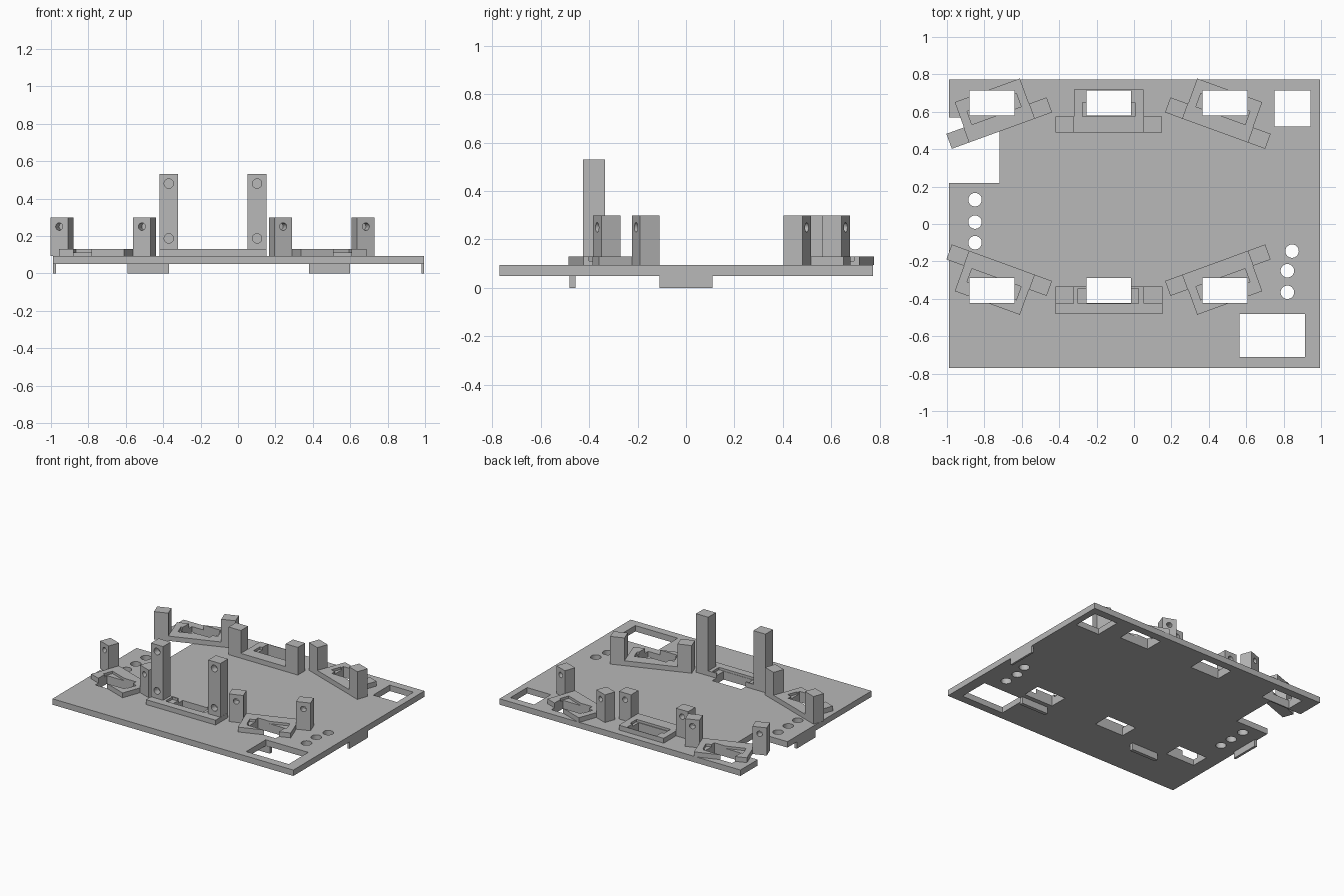
import bpy, bmesh, math
from mathutils import Matrix, Vector

cube = bpy.data.objects.get("Cube")
if cube:
    bpy.data.objects.remove(cube, do_unlink=True)

GREY = (0.48, 0.48, 0.48, 1)
mat = bpy.data.materials.new("plain grey")
mat.use_nodes = True
mat.diffuse_color = GREY
for node in mat.node_tree.nodes:
    if node.type == 'BSDF_PRINCIPLED':
        node.inputs["Base Color"].default_value = GREY

PLATE_BOTTOM, PLATE_TOP = 0.05, 0.094
BASE_TOP, POCKET_FLOOR = 0.13, 0.112
IDENTITY = Matrix.Identity(4)


def add_object(name, bm, matrix):
    bm.transform(matrix)
    bmesh.ops.recalc_face_normals(bm, faces=bm.faces)
    mesh = bpy.data.meshes.new(name)
    bm.to_mesh(mesh)
    bm.free()
    mesh.materials.append(mat)
    obj = bpy.data.objects.new(name, mesh)
    bpy.context.collection.objects.link(obj)
    return obj


def box(name, x, y, z, matrix=IDENTITY):
    """Box from (min, max) pairs along each axis."""
    bm = bmesh.new()
    bmesh.ops.create_cube(bm, size=1)
    for v in bm.verts:
        v.co = Vector([(a + b) / 2 + c * abs(b - a)
                       for (a, b), c in zip((x, y, z), v.co)])
    return add_object(name, bm, matrix)


def rod(name, centre, radius, length, axis='Z', matrix=IDENTITY):
    bm = bmesh.new()
    turn = Matrix.Rotation(math.pi / 2, 4, 'X') if axis == 'Y' else IDENTITY
    bmesh.ops.create_cone(bm, cap_ends=True, segments=32, radius1=radius, radius2=radius,
                          depth=length, matrix=Matrix.Translation(centre) @ turn)
    return add_object(name, bm, matrix)


def cut(obj, cutters):
    """Subtract each cutter, then remove it."""
    for cutter in cutters:
        mod = obj.modifiers.new("cut", 'BOOLEAN')
        mod.operation = 'DIFFERENCE'
        mod.solver = 'EXACT'
        mod.object = cutter
        bpy.context.view_layer.update()
        graph = bpy.context.evaluated_depsgraph_get()
        mesh = bpy.data.meshes.new_from_object(obj.evaluated_get(graph))
        obj.modifiers.clear()
        obj.data = mesh
        bpy.data.objects.remove(cutter, do_unlink=True)


def window(x, y):
    return box("cutter", (x - 0.12, x + 0.12), (y - 0.0675, y + 0.0675), (-0.2, 0.3))


COLUMNS = {"right": (-0.76, 20), "middle": (-0.135, 0), "left": (0.4875, -20)}
ROWS = {"back": (0.6475, 1), "front": (-0.355, -1)}

# Base plate with sensor windows, corner openings, side notch and cable holes
plate = box("base_plate", (-0.99, 0.995), (-0.77, 0.773), (PLATE_BOTTOM, PLATE_TOP))
cutters = [window(cx, cy) for cx, _ in COLUMNS.values() for cy, _ in ROWS.values()]
for x, y in (((0.75, 0.945), (0.52, 0.715)),
             ((0.565, 0.915), (-0.71, -0.48)),
             ((-1.2, -0.72), (0.22, 0.57))):
    cutters.append(box("cutter", x, y, (-0.2, 0.3)))
for x, y in ((-0.85, 0.13), (-0.85, 0.01), (-0.85, -0.10),
             (0.845, -0.145), (0.82, -0.25), (0.82, -0.365)):
    cutters.append(rod("cutter", (x, y, PLATE_TOP), 0.036, 0.5))
cut(plate, cutters)

# Locating tabs under the plate
for side, x in (("right", (-0.99, -0.972)), ("left", (0.98, 0.995))):
    box(side + "_edge_tab", x, (-0.11, 0.11), (0, PLATE_BOTTOM))
for side, x in (("right", (-0.59, -0.37)), ("left", (0.38, 0.6))):
    box(side + "_front_tab", x, (-0.482, -0.456), (0, PLATE_BOTTOM))


def holder(name, cx, cy, angle, s):
    """Pocketed base with two drilled posts; s flips the facing side."""
    m = Matrix.Translation((cx, cy, 0)) @ Matrix.Rotation(math.radians(angle * s), 4, 'Z')

    def span(a, b):
        return tuple(sorted((a * s, b * s)))

    base = box(name + "_base", (-0.185, 0.185), span(-0.1575, 0.0715),
               (PLATE_TOP, BASE_TOP), m)
    pocket = box("cutter", (-0.14, 0.14), span(-0.0725, 0.0025), (POCKET_FLOOR, 0.3), m)
    cut(base, [pocket, window(cx, cy)])
    for side, k in (("right", -1), ("left", 1)):
        x = tuple(sorted((0.185 * k, 0.285 * k)))
        post = box(f"{name}_{side}_post", x, span(-0.1575, -0.0725), (PLATE_TOP, 0.3), m)
        cut(post, [rod("cutter", (0.235 * k, -0.0725 * s, 0.25), 0.02, 0.11, 'Y', m)])


for row, (cy, s) in ROWS.items():
    for col, (cx, angle) in COLUMNS.items():
        if (row, col) != ("front", "middle"):
            holder(f"{row}_{col}_holder", cx, cy, angle, s)

# Tall front holder: long tray with two high posts
tall = box("tall_holder_base", (-0.42, 0.153), (-0.482, -0.335), (PLATE_TOP, BASE_TOP))
cut(tall, [box("cutter", (-0.3, 0.025), (-0.425, -0.345), (POCKET_FLOOR, 0.3)),
           window(-0.135, -0.355)])
for side, x in (("right", -0.37), ("left", 0.102)):
    post = box(f"tall_{side}_post", (x - 0.05, x + 0.05), (-0.425, -0.335), (BASE_TOP, 0.53))
    cut(post, [rod("cutter", (x, -0.425, z), 0.025, 0.1, 'Y') for z in (0.187, 0.48)])
